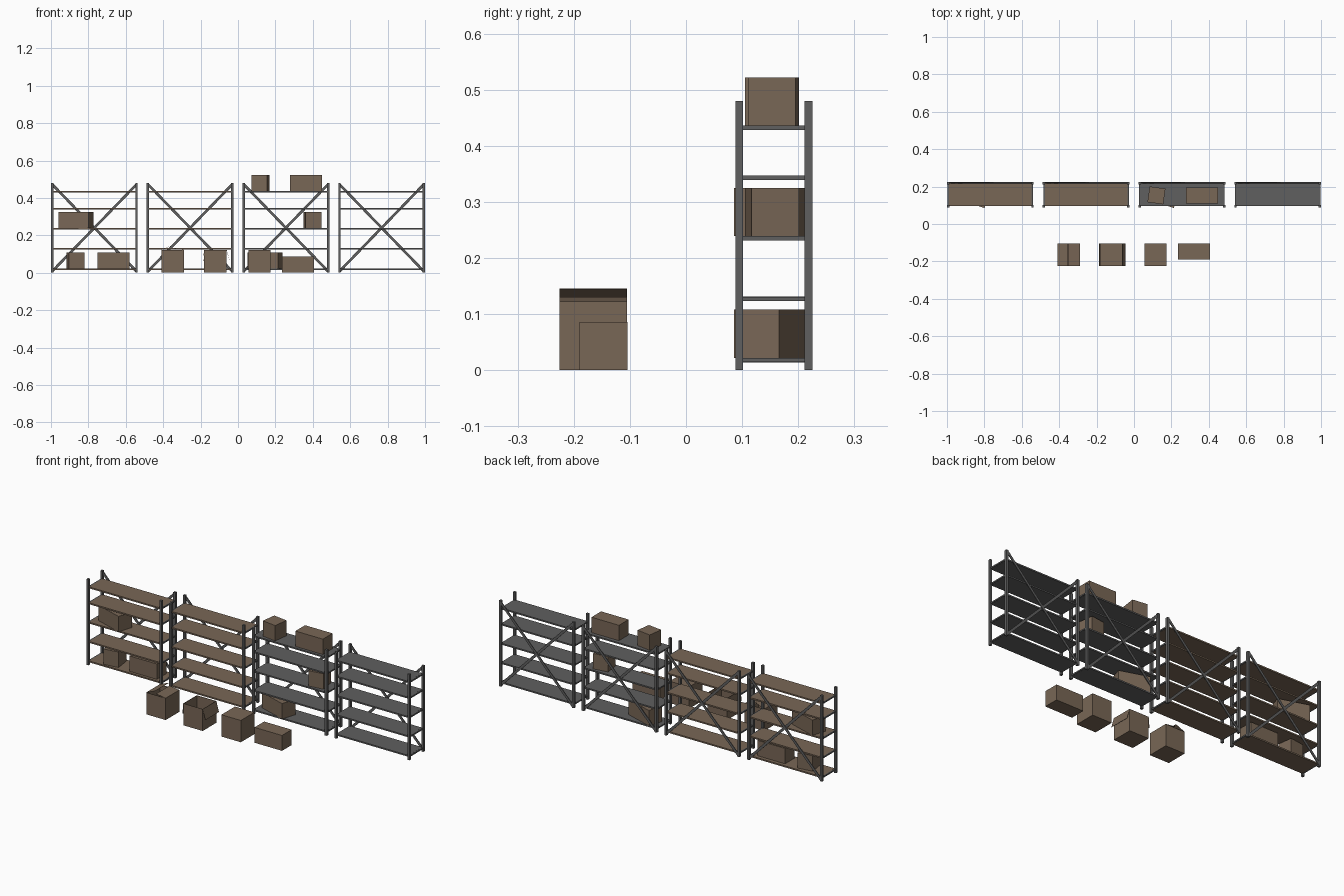
import bpy, bmesh, math
from mathutils import Matrix, Vector

if "Cube" in bpy.data.objects:
    bpy.data.objects.remove(bpy.data.objects["Cube"])


def material(name, rgb):
    m = bpy.data.materials.new(name)
    m.diffuse_color = (*rgb, 1)
    m.use_nodes = True
    m.node_tree.nodes["Principled BSDF"].inputs["Base Color"].default_value = m.diffuse_color
    return m


STEEL = material("dark_grey_steel", (0.115, 0.115, 0.115))
BROWN = material("cardboard_brown", (0.19, 0.135, 0.093))


def make(name, bm, mat):
    bmesh.ops.recalc_face_normals(bm, faces=bm.faces)
    me = bpy.data.meshes.new(name)
    bm.to_mesh(me)
    bm.free()
    me.materials.append(mat)
    ob = bpy.data.objects.new(name, me)
    bpy.context.collection.objects.link(ob)
    return ob


def add_block(bm, centre, size, rot=Matrix()):
    bmesh.ops.create_cube(bm, size=1, matrix=Matrix.Translation(centre) @ rot
                          @ Matrix.Diagonal((*size, 1)))


def carton(name, x, y, z, size, turn=0):
    """Closed carton resting at height z, turned about the vertical."""
    bm = bmesh.new()
    add_block(bm, (x, y, z + size[2] / 2), size,
              Matrix.Rotation(math.radians(turn), 4, 'Z'))
    make(name, bm, BROWN)


def open_carton(name, x, y, size, flaps):
    """Topless carton; each flap is (hinge side, outer edge dx, dz)."""
    w, d, h = size
    t = 0.002
    bm = bmesh.new()
    add_block(bm, (x, y, t / 2), (w, d, t))
    for s in (-1, 1):
        add_block(bm, (x + s * (w - t) / 2, y, h / 2), (t, d, h))
        add_block(bm, (x, y + s * (d - t) / 2, h / 2), (w, t, h))
    for side, dx, dz in flaps:
        angle = math.atan2(dz, dx)
        length = math.hypot(dx, dz)
        mid = Vector((x + side * w / 2 + dx / 2, y, h + dz / 2))
        add_block(bm, mid, (length, d, 0.001), Matrix.Rotation(-angle, 4, 'Y'))
    make(name, bm, BROWN)


# Shelving units
W, H, P = 0.464, 0.48, 0.013
Y0, Y1 = 0.088, 0.225
LEVELS = (0.018, 0.127, 0.235, 0.343, 0.432)

for i, cx in enumerate((-0.768, -0.256, 0.256, 0.768)):
    # corner posts
    bm = bmesh.new()
    for s in (-1, 1):
        for y in (Y0 + 0.007, Y1 - 0.007):
            add_block(bm, (cx + s * (W - P) / 2, y, H / 2), (P, 0.014, H))
    make(f"posts_{i + 1}", bm, STEEL)

    # crossed back braces
    bm = bmesh.new()
    a = math.atan2(H - 0.015, W - P)
    for k, s in enumerate((-1, 1)):
        add_block(bm, (cx, Y1 - 0.002 - 0.004 * k, H / 2),
                  (math.hypot(H - 0.015, W - P), 0.004, 0.014),
                  Matrix.Rotation(s * a, 4, 'Y'))
    make(f"back_braces_{i + 1}", bm, STEEL)

    # shelf boards: brown on the left pair, steel on the right pair
    bm = bmesh.new()
    for z in LEVELS:
        add_block(bm, (cx, 0.1555, z), (W - 0.022, 0.121, 0.008))
    make(f"shelf_boards_{i + 1}", bm, BROWN if i < 2 else STEEL)

    # side rails holding the boards
    bm = bmesh.new()
    for z in LEVELS:
        for s in (-1, 1):
            add_block(bm, (cx + s * (W / 2 - 0.0075), 0.1565, z), (0.007, 0.115, 0.0076))
    make(f"side_rails_{i + 1}", bm, STEEL)

# Cartons on the shelves
CUBE = (0.085, 0.085, 0.086)
LONG = (0.17, 0.085, 0.086)
carton("shelf_carton_low_left", -0.868, 0.152, 0.022, CUBE, 8)
carton("shelf_carton_low_long", -0.665, 0.153, 0.022, LONG)
carton("shelf_carton_middle_long", -0.867, 0.152, 0.239, LONG, -18)
carton("shelf_carton_low_turned", 0.145, 0.152, 0.022, LONG, -18)
carton("shelf_carton_middle_cube", 0.398, 0.153, 0.239, CUBE, 8)
carton("shelf_carton_top_cube", 0.120, 0.153, 0.436, CUBE, -8)
carton("shelf_carton_top_long", 0.363, 0.153, 0.436, LONG)

# Cartons on the floor
BIG = (0.12, 0.12, 0.122)
open_carton("floor_carton_ajar", -0.350, -0.165, BIG,
            [(-1, 0.055, 0.023), (1, -0.06, 0.008)])
open_carton("floor_carton_open", -0.121, -0.165, BIG,
            [(-1, -0.005, -0.059), (1, 0.016, -0.057)])
carton("floor_carton_closed", 0.115, -0.165, 0, BIG)
carton("floor_carton_long", 0.320, -0.147, 0, LONG)
